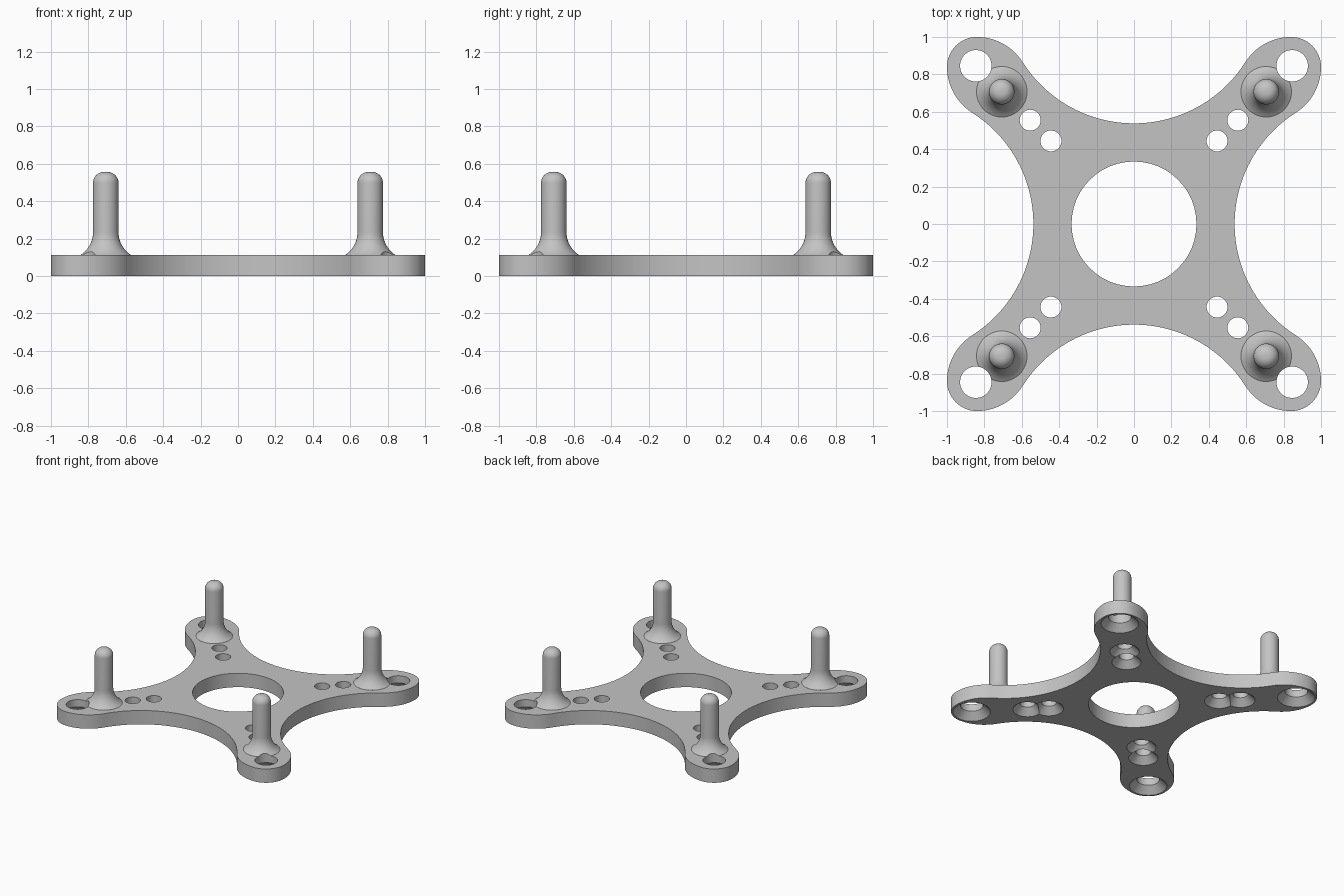
import bpy, bmesh
from math import sin, cos, pi, atan2, hypot, radians

if "Cube" in bpy.data.objects:
    bpy.data.objects.remove(bpy.data.objects["Cube"], do_unlink=True)

THICK = 0.112
PIN = 0.707
SEG = 48

grey = bpy.data.materials.new("plain grey")
grey.use_nodes = True
colour = (0.55, 0.55, 0.55, 1)
grey.diffuse_color = colour
grey.node_tree.nodes["Principled BSDF"].inputs["Base Color"].default_value = colour


def make_object(name, bm):
    bmesh.ops.recalc_face_normals(bm, faces=bm.faces)
    mesh = bpy.data.meshes.new(name)
    bm.to_mesh(mesh)
    bm.free()
    mesh.materials.append(grey)
    obj = bpy.data.objects.new(name, mesh)
    bpy.context.collection.objects.link(obj)
    return obj


def lathe(name, profile, x, y):
    """Closed solid of revolution from (radius, height) points."""
    bm = bmesh.new()
    rings = []
    for r, z in profile:
        rings.append([bm.verts.new((x + r * cos(2 * pi * i / SEG),
                                    y + r * sin(2 * pi * i / SEG), z))
                      for i in range(SEG)])
    for a, b in zip(rings, rings[1:]):
        for i in range(SEG):
            j = (i + 1) % SEG
            bm.faces.new((a[i], a[j], b[j], b[i]))
    bm.faces.new(rings[0])
    bm.faces.new(rings[-1])
    return make_object(name, bm)


def arc(cx, cy, r, a0, a1, n):
    return [(cx + r * cos(a0 + (a1 - a0) * i / n),
             cy + r * sin(a0 + (a1 - a0) * i / n)) for i in range(n + 1)]


def plate_outline():
    """One concave side and one rounded tip, repeated four times."""
    tip, tip_r, lobe_r, waist = 0.84, 0.16, 0.29, 0.538
    # concave side circle, tangent to the lobe arc
    ly = 1 - lobe_r
    k = waist - lobe_r
    cy = (tip ** 2 + ly ** 2 - k ** 2) / (2 * (ly - k))
    side_r = cy - waist
    lean = atan2(cy - ly, tip)
    quarter = arc(tip, tip, tip_r, 0, pi / 2, 16)
    quarter += arc(tip, ly, lobe_r, pi / 2, pi - lean, 14)[1:]
    quarter += arc(0, cy, side_r, -lean, lean - pi, 40)[1:]
    quarter += arc(-tip, ly, lobe_r, lean, pi / 2, 14)[1:-1]
    points = []
    for _ in range(4):
        points += quarter
        quarter = [(-y, x) for x, y in quarter]
    return points


def cut(obj, cutters):
    for c in cutters:
        m = obj.modifiers.new("hole", "BOOLEAN")
        m.operation = "DIFFERENCE"
        m.solver = "EXACT"
        m.object = c
        bpy.context.view_layer.objects.active = obj
        bpy.ops.object.modifier_apply(modifier=m.name)


def smooth(obj):
    bpy.ops.object.select_all(action="DESELECT")
    obj.select_set(True)
    bpy.context.view_layer.objects.active = obj
    bpy.ops.object.shade_smooth_by_angle(angle=radians(30))


# four-armed plate
bm = bmesh.new()
base = bm.faces.new([bm.verts.new((x, y, 0)) for x, y in plate_outline()])
top = bmesh.ops.extrude_face_region(bm, geom=[base])["geom"]
bmesh.ops.translate(bm, vec=(0, 0, THICK),
                    verts=[v for v in top if isinstance(v, bmesh.types.BMVert)])
plate = make_object("mounting_plate", bm)

# pin profile: flared foot, straight shaft, rounded tip
pin_r, flare, flare_z, round_r, pin_top = 0.068, 0.146, 0.235, 0.058, 0.556
sweep = atan2(flare_z - THICK, flare - 0.067)
foot = arc(pin_r + flare, flare_z, flare, pi + sweep, pi, 12)
tip = arc(pin_r - round_r, pin_top - round_r, round_r, 0, pi / 2, 10)
pin_profile = [(foot[0][0], THICK - 0.01)] + foot + tip

# countersunk holes along each arm, and a pin near each tip
centre = lathe("centre_cutter", [(0.334, -0.1), (0.334, 0.3)], 0, 0)
cutters, corners = [centre], []
for sx, sy, place in ((1, -1, "front_left"), (-1, -1, "front_right"),
                      (1, 1, "back_left"), (-1, 1, "back_right")):
    for d, r, sink in ((0.444, 0.056, 0.108), (0.555, 0.056, 0.108), (0.846, 0.084, 0.138)):
        depth = sink - r
        hole = lathe("hole_cutter", [(sink + 0.02, -0.02), (r, depth), (r, 0.5)],
                     sx * d, sy * d)
        cutters.append(hole)
    pin = lathe(place + "_pin", pin_profile, sx * PIN, sy * PIN)
    cut(pin, [hole])
    smooth(pin)
cut(plate, cutters)
smooth(plate)

# cutters are no longer needed
for c in cutters:
    bpy.data.objects.remove(c, do_unlink=True)
